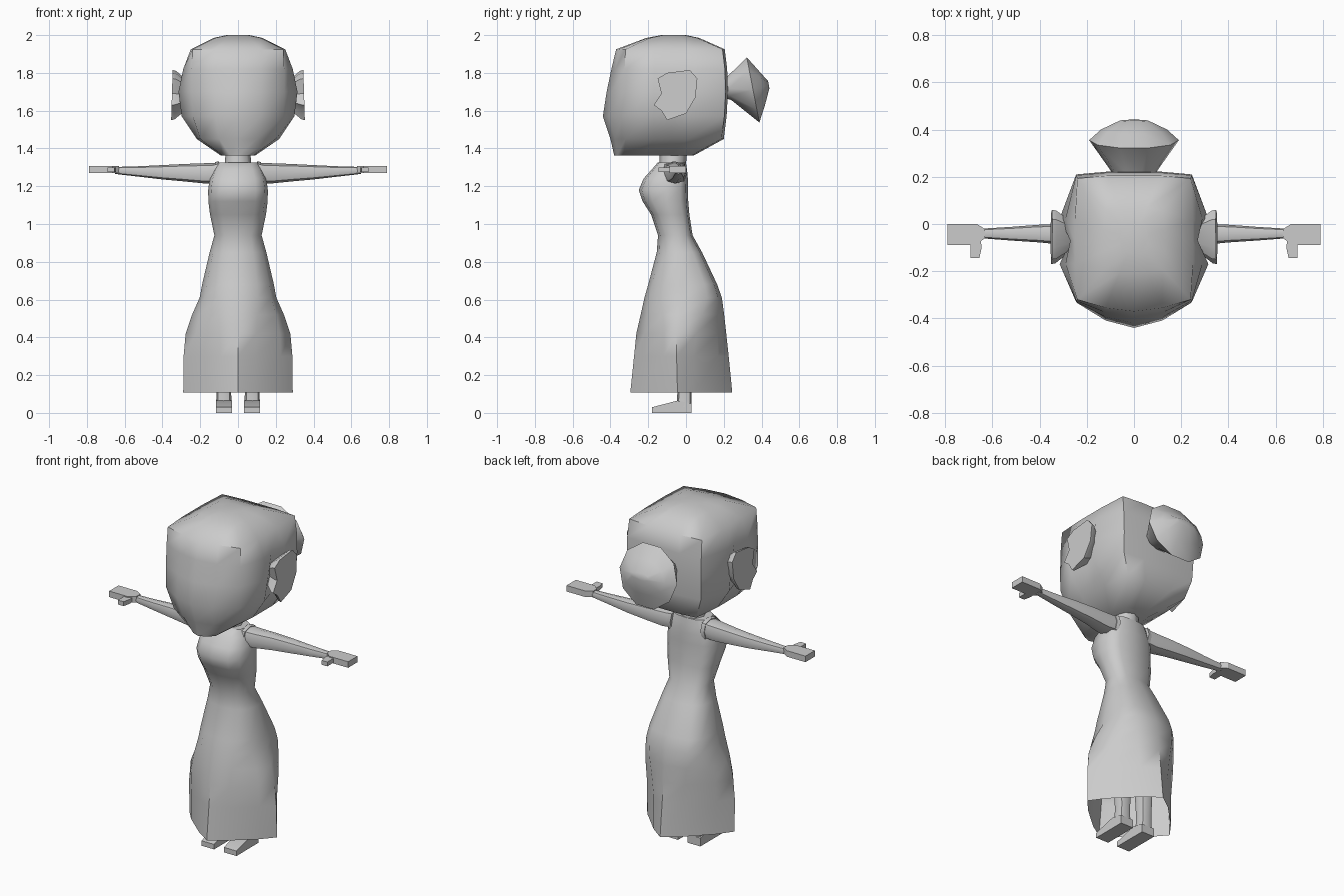
import bpy, bmesh, math
from mathutils import Vector

if "Cube" in bpy.data.objects:
    bpy.data.objects.remove(bpy.data.objects["Cube"])

grey = bpy.data.materials.new("plain_grey")
grey.diffuse_color = (0.6, 0.6, 0.6, 1)
grey.use_nodes = True
grey.node_tree.nodes["Principled BSDF"].inputs["Base Color"].default_value = grey.diffuse_color


def finish(name, bm, angle=50):
    bmesh.ops.recalc_face_normals(bm, faces=bm.faces[:])
    me = bpy.data.meshes.new(name)
    bm.to_mesh(me)
    bm.free()
    me.materials.append(grey)
    ob = bpy.data.objects.new(name, me)
    bpy.context.collection.objects.link(ob)
    bpy.context.view_layer.objects.active = ob
    ob.select_set(True)
    bpy.ops.object.shade_smooth_by_angle(angle=math.radians(angle))
    ob.select_set(False)
    return ob


def loft(name, rings, cap_start=True, cap_end=True, angle=50):
    """Skin a list of equally sized point rings."""
    bm = bmesh.new()
    loops = [[bm.verts.new(p) for p in r] for r in rings]
    n = len(loops[0])
    for a, b in zip(loops, loops[1:]):
        for i in range(n):
            j = (i + 1) % n
            bm.faces.new((a[i], a[j], b[j], b[i]))
    if cap_start:
        bm.faces.new(loops[0])
    if cap_end:
        bm.faces.new(loops[-1])
    return finish(name, bm, angle)


def oval(n, front=2.0, back=None):
    """Unit superellipse points; low powers turn it into a diamond."""
    pts = []
    for i in range(n):
        a = 2 * math.pi * i / n
        c, s = math.cos(a), math.sin(a)
        e = 2 / ((back or front) if s > 0 else front)
        pts.append((math.copysign(abs(c) ** e, c), math.copysign(abs(s) ** e, s)))
    return pts


def flat_ring(z, hw, y0, y1, mid=None, front=2.0, back=None, n=12):
    """Level ring, widest at y = mid."""
    mid = (y0 + y1) / 2 if mid is None else mid
    return [(u * hw, mid + v * ((y1 - mid) if v > 0 else (mid - y0)), z)
            for u, v in oval(n, front, back)]


def side_ring(x, y0, y1, z0, z1, power=2.6, n=8):
    return [(x, (y0 + y1) / 2 + u * (y1 - y0) / 2, (z0 + z1) / 2 + v * (z1 - z0) / 2)
            for u, v in oval(n, power)]


def prism(name, outline, place, d0, d1):
    """Extrude a 2D outline; place maps (u, v, depth) to a point."""
    return loft(name, [[place(u, v, d) for u, v in outline] for d in (d0, d1)], angle=30)


def head_ring(z, corner, side, front, cheek, back, dent):
    """Head section: front point, cheek corner, dented temple, back corner."""
    span = back - cheek
    half = [(0, front), (corner * .5, front + .3 * (cheek - front)), (corner, cheek),
            (side, cheek + .29 * span), (side * dent, cheek + .47 * span),
            (side, cheek + .64 * span), (corner, back - .012), (corner * .45, back), (0, back)]
    return [(x, y, z) for x, y in half + [(-x, y) for x, y in half[-2:0:-1]]]


# Head
levels = [(1.362, .08, .09, -.38, -.33, .04, 1), (1.45, .20, .218, -.40, -.32, .20, 1),
          (1.57, .24, .298, -.44, -.335, .215, .9), (1.70, .245, .315, -.42, -.33, .222, .85),
          (1.82, .245, .29, -.395, -.325, .218, .93), (1.925, .24, .25, -.37, -.32, .205, 1),
          (1.985, .12, .13, -.21, -.19, .07, 1), (2.0, .05, .06, -.13, -.12, 0, 1)]
loft("head", [head_ring(*r) for r in levels], angle=60)

# Hair bun: flared cone tilted upward with a blunt tip
up = Vector((0, -.19, .98))
bun = []
for cy, cz, rx, rz in [(.19, 1.715, .08, .05), (.228, 1.717, .10, .065), (.355, 1.71, .19, .185),
                       (.40, 1.722, .14, .10), (.438, 1.738, .06, .02)]:
    bun.append([Vector((u * rx, cy, cz)) + up * (v * rz) for u, v in oval(10)])
loft("hair_bun", bun, angle=75)

# Neck
loft("neck", [flat_ring(1.26, .10, -.15, 0, n=8), flat_ring(1.32, .07, -.14, 0, n=8),
              flat_ring(1.42, .062, -.14, .01, n=8)])

# Bodice and open skirt: z, half width, front, back, widest y, squareness front and back
dress = [(.107, .29, -.295, .245, -.045, 1.15, 1.15), (.30, .288, -.275, .226, -.05, 1.2, 1.25),
         (.42, .277, -.263, .213, -.05, 1.3, 1.5), (.52, .243, -.24, .202, -.035, 1.6, 2.0),
         (.61, .203, -.22, .19, -.015, 2.1, 2.9), (.68, .19, -.2, .165, -.015, 2.2, 3),
         (.85, .15, -.155, .085, -.035, 2.2, 2.6), (.94, .125, -.148, .035, -.055, 2.3, 2.6),
         (1.05, .148, -.185, .018, -.08, 2.5, 3), (1.12, .157, -.23, .012, -.1, 2.6, 3),
         (1.18, .158, -.25, .01, -.1, 2.7, 3), (1.24, .15, -.225, .01, -.09, 2.7, 3),
         (1.29, .128, -.18, .005, -.08, 2.7, 3), (1.325, .108, -.15, 0, -.075, 2.6, 3)]
loft("dress", [flat_ring(*r) for r in dress], cap_start=False)

# Paired parts
ear = [(-.15, 1.77), (-.10, 1.80), (.02, 1.815), (.06, 1.77), (.05, 1.67), (.0, 1.585),
       (-.10, 1.55), (-.13, 1.60), (-.17, 1.63), (-.13, 1.69)]
palm = [(.63, -.058), (.63, -.022), (.665, 0), (.79, 0), (.79, -.088), (.665, -.088)]
thumb = [(.65, -.06), (.645, -.10), (.655, -.145), (.692, -.145), (.692, -.06)]
foot = [(-.18, 0), (.03, 0), (.03, .05), (-.045, .065), (-.18, .03)]
for side, s in (("right", 1), ("left", -1)):
    # Ear: thin disc on a tapered root, leaning inward at the top
    loft(side + "_ear", [[(s * (x - .03 * (v - 1.68)), -.05 + k * (u + .05), 1.68 + k * (v - 1.68))
                          for u, v in ear] for x, k in [(.25, .45), (.332, .97), (.35, 1)]], angle=30)
    # Arm
    arm = [(.10, -.12, 0, 1.22, 1.325), (.17, -.11, 0, 1.214, 1.322), (.28, -.09, 0, 1.225, 1.318),
           (.40, -.078, -.003, 1.236, 1.312), (.52, -.07, -.012, 1.25, 1.306),
           (.65, -.06, -.02, 1.265, 1.302)]
    loft(side + "_arm", [[(s * p[0], p[1], p[2]) for p in side_ring(*r)] for r in arm])
    # Hand and thumb
    prism(side + "_hand", palm, lambda u, v, d: (s * u, v, d), 1.27, 1.306)
    prism(side + "_thumb", thumb, lambda u, v, d: (s * u, v, d), 1.274, 1.3)
    # Armhole trim
    loft(side + "_shoulder_strap",
         [[(s * p[0], p[1], p[2]) for p in side_ring(*r)] for r in
          [(.10, -.13, .008, 1.212, 1.332), (.122, -.124, .004, 1.212, 1.328)]])
    # Leg
    loft(side + "_leg", [[(x + s * .075, y, z) for x, y, z in flat_ring(*r, front=2.6, n=8)]
                         for r in [(.03, .042, -.05, .03), (.12, .038, -.045, .03),
                                   (.40, .05, -.06, .04)]])
    # Foot
    prism(side + "_foot", foot, lambda u, v, d: (s * d, u, v), .032, .116)
